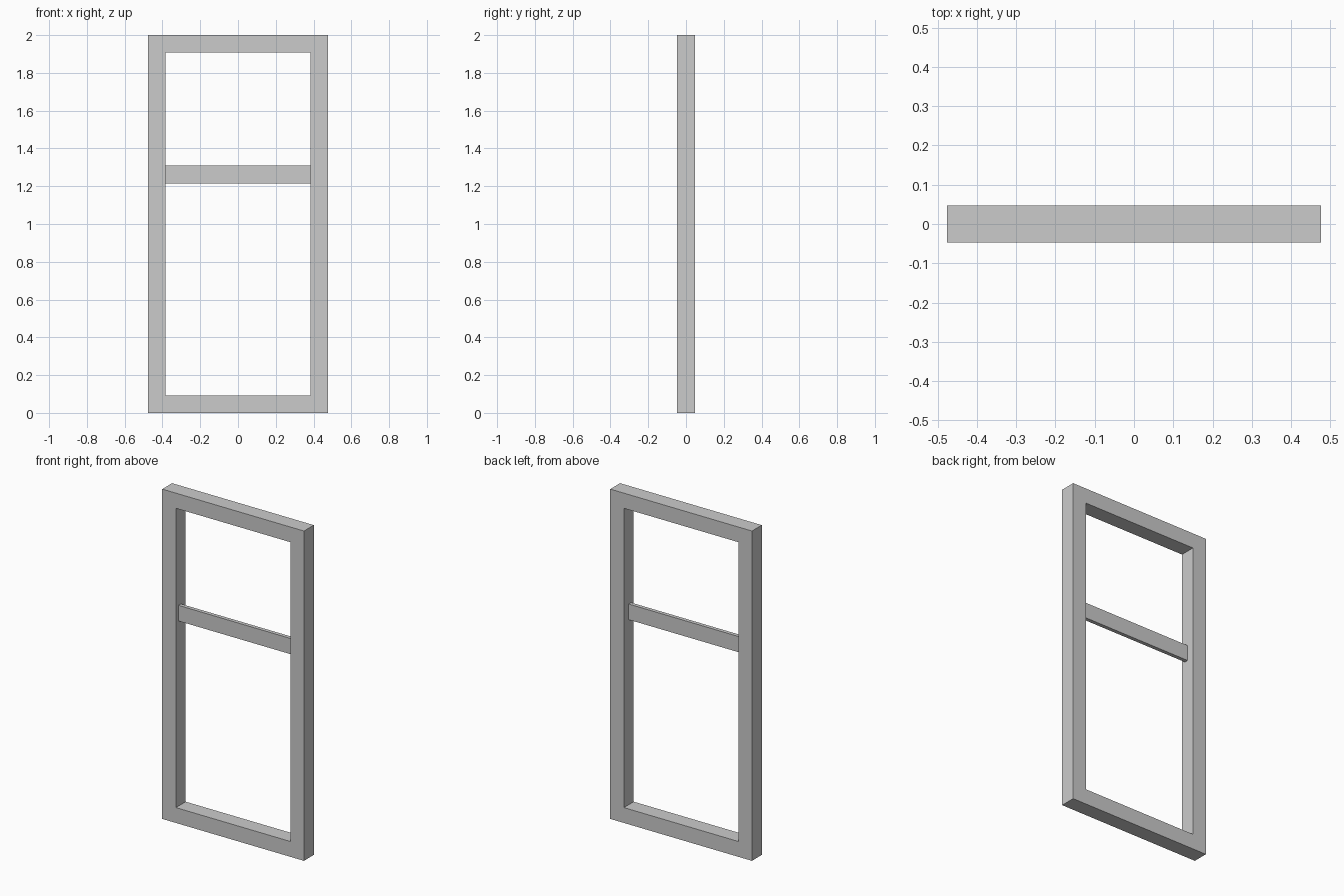
import bpy
import bmesh

if "Cube" in bpy.data.objects:
    bpy.data.objects.remove(bpy.data.objects["Cube"])

W, H, D = 0.951, 2.0, 0.094      # outer size
B = 0.092                        # width of the frame members


def finish(name, bm):
    bmesh.ops.recalc_face_normals(bm, faces=bm.faces)
    mesh = bpy.data.meshes.new(name)
    bm.to_mesh(mesh)
    bm.free()
    obj = bpy.data.objects.new(name, mesh)
    bpy.context.collection.objects.link(obj)
    return obj


def rectangle(bm, x, z0, z1, y):
    return [bm.verts.new(p) for p in
            ((-x, y, z0), (x, y, z0), (x, y, z1), (-x, y, z1))]


def box(name, x, y0, y1, z0, z1):
    bm = bmesh.new()
    face = bm.faces.new(rectangle(bm, x, z0, z1, y0))
    ext = bmesh.ops.extrude_face_region(bm, geom=[face], use_keep_orig=True)
    verts = [v for v in ext["geom"] if isinstance(v, bmesh.types.BMVert)]
    bmesh.ops.translate(bm, verts=verts, vec=(0, y1 - y0, 0))
    return finish(name, bm)


# Outer frame: rectangular ring with mitred corners, extruded front to back
bm = bmesh.new()
outer = rectangle(bm, W / 2, 0, H, -D / 2)
inner = rectangle(bm, W / 2 - B, B + 0.001, H - B, -D / 2)
ring = []
for i in range(4):
    j = (i + 1) % 4
    ring.append(bm.faces.new((outer[i], outer[j], inner[j], inner[i])))
ext = bmesh.ops.extrude_face_region(bm, geom=ring, use_keep_orig=True)
verts = [v for v in ext["geom"] if isinstance(v, bmesh.types.BMVert)]
bmesh.ops.translate(bm, verts=verts, vec=(0, D, 0))
finish("outer_frame", bm)

# Thin cross rail, set back from the front
box("cross_rail", W / 2 - B, -0.022, 0.001, 1.215, 1.31)
